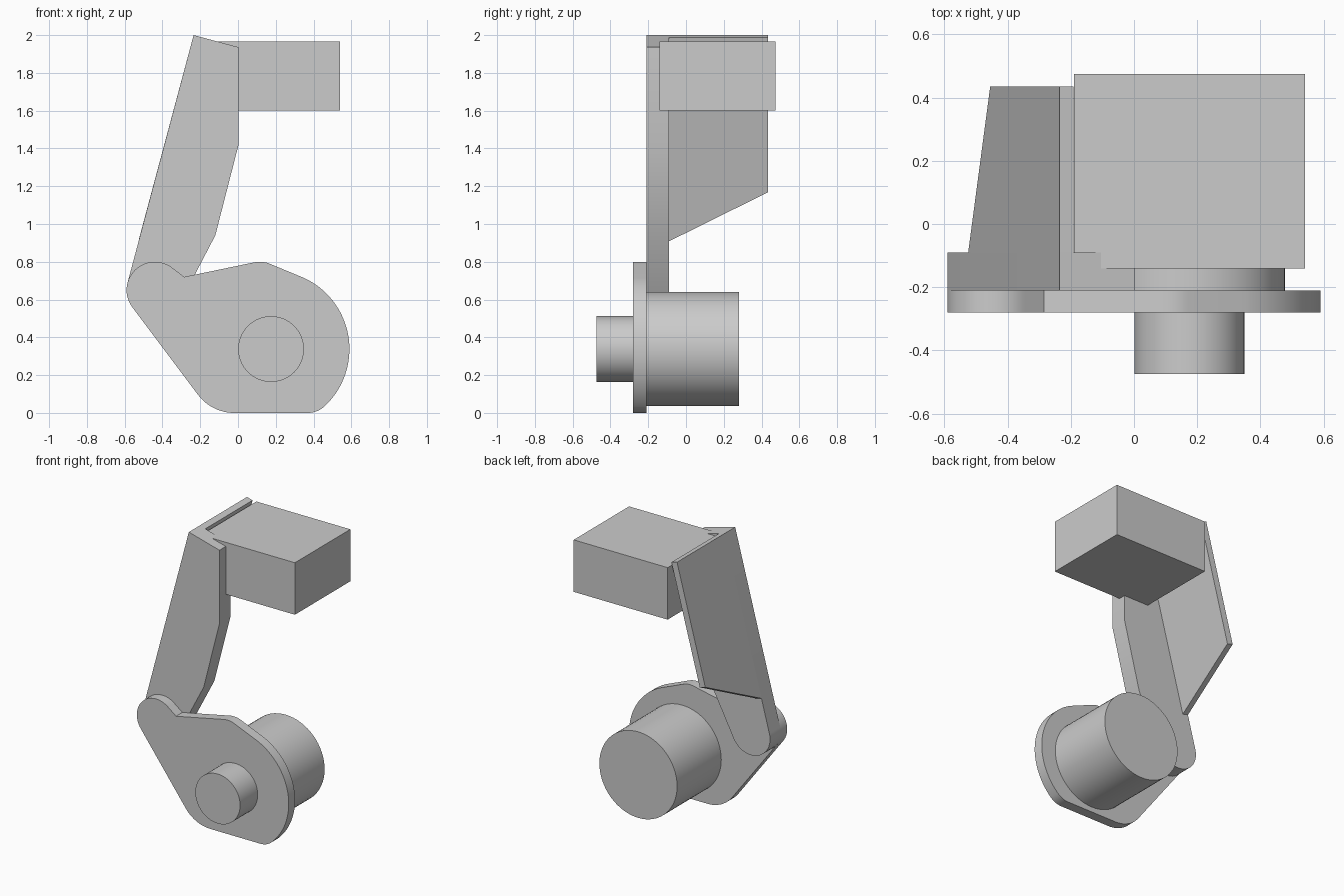
import bpy, bmesh, math
from mathutils import Vector

cube = bpy.data.objects.get("Cube")
if cube:
    bpy.data.objects.remove(cube, do_unlink=True)

grey = bpy.data.materials.new("plain grey")
grey.use_nodes = True
grey.diffuse_color = (0.6, 0.6, 0.6, 1)
grey.node_tree.nodes["Principled BSDF"].inputs["Base Color"].default_value = (0.6, 0.6, 0.6, 1)


def arc(cx, cz, r, a0, a1, n=16):
    """Points on an arc in the xz plane, angles in degrees."""
    angles = [math.radians(a0 + (a1 - a0) * i / n) for i in range(n + 1)]
    return [(cx + r * math.cos(a), cz + r * math.sin(a)) for a in angles]


def prism(name, points, sweep):
    """Extrude a closed planar outline along a vector."""
    bm = bmesh.new()
    face = bm.faces.new([bm.verts.new(p) for p in points])
    new = bmesh.ops.extrude_face_region(bm, geom=[face], use_keep_orig=True)["geom"]
    bmesh.ops.translate(bm, vec=sweep, verts=[g for g in new if isinstance(g, bmesh.types.BMVert)])
    bmesh.ops.recalc_face_normals(bm, faces=bm.faces)
    mesh = bpy.data.meshes.new(name)
    bm.to_mesh(mesh)
    bm.free()
    mesh.materials.append(grey)
    obj = bpy.data.objects.new(name, mesh)
    bpy.context.collection.objects.link(obj)
    bpy.ops.object.select_all(action='DESELECT')
    obj.select_set(True)
    bpy.context.view_layer.objects.active = obj
    bpy.ops.object.shade_smooth_by_angle(angle=math.radians(20))
    return obj


def slab(name, outline, y0, y1):
    """Extrude an xz outline from y0 to y1."""
    return prism(name, [(x, y0, z) for x, z in outline], Vector((0, y1 - y0, 0)))


PIVOT = (-0.44, 0.65, 0.15)   # x, z, radius of the rounded arm end
SHAFT = (0.175, 0.338)        # x, z of the motor axis

# Cam-shaped mounting plate
plate = (arc(*PIVOT, 50, 217, 28)
         + arc(-0.02, 0.24, 0.24, 217, 270, 12)
         + arc(0.37, 0.13, 0.13, 270, 312, 8)
         + arc(*SHAFT, 0.415, -43, 65, 32)
         + arc(0.115, 0.66, 0.14, 65, 102, 8)
         + [(-0.285, 0.72)])
slab("mounting_plate", plate, -0.28, -0.21)

# Motor body behind the plate and shaft in front
slab("motor_body", arc(*SHAFT, 0.302, 0, 354.375, 63), -0.21, 0.28)
slab("motor_shaft", arc(*SHAFT, 0.174, 0, 354.375, 63), -0.475, -0.28)

# Leaning arm with a rounded lower end
arm = [(-0.235, 2.0)] + arc(*PIVOT, 165, 332.6, 28) + [(-0.12, 0.94), (0.003, 1.42), (0.003, 1.936)]
slab("arm", arm, -0.21, -0.09)

# Side flange along the arm's outer edge, cut diagonally at the bottom
lean = math.radians(15)
flange = [(-0.235 - (2 - z) * math.tan(lean), y, z)
          for y, z in ((-0.09, 2.0), (0.435, 2.0), (0.435, 1.18), (-0.09, 0.92))]
prism("arm_flange", flange, Vector((math.cos(lean), 0, -math.sin(lean))) * 0.045)

# Box carried at the top of the arm
slab("top_box", [(-0.19, 1.6), (0.54, 1.6), (0.54, 1.965), (-0.19, 1.965)], -0.14, 0.475)
